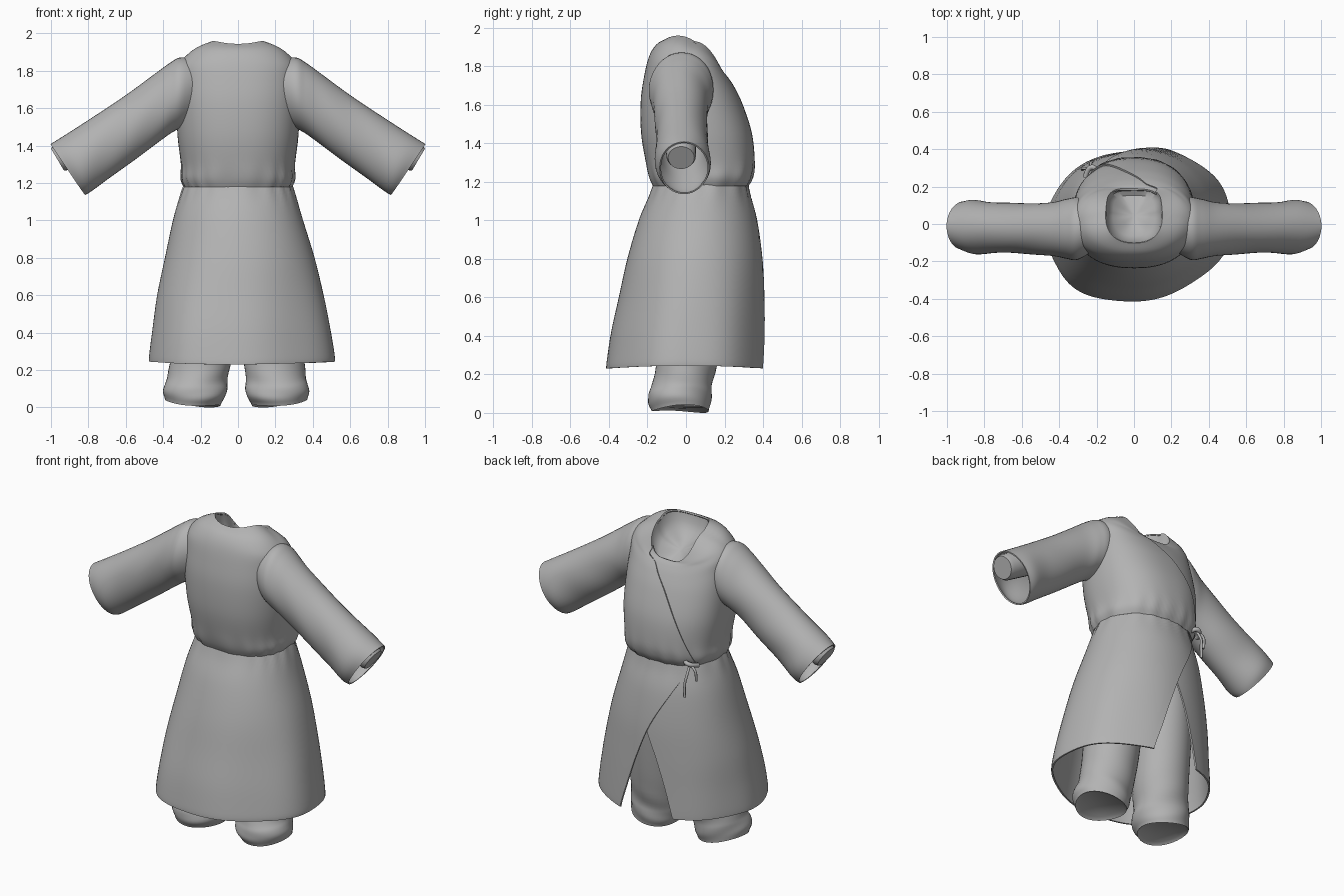
import bpy, bmesh, math
from mathutils import Vector

if "Cube" in bpy.data.objects:
    bpy.data.objects.remove(bpy.data.objects["Cube"])

cloth = bpy.data.materials.new("grey_cloth")
cloth.diffuse_color = (0.45, 0.45, 0.45, 1)
cloth.use_nodes = True
cloth.node_tree.nodes["Principled BSDF"].inputs["Base Color"].default_value = cloth.diffuse_color


def smooth_step(t):
    t = max(0.0, min(1.0, t))
    return t * t * (3 - 2 * t)


def spline(keys, steps):
    """Catmull-Rom interpolation of rows of ring parameters."""
    out = []
    for i in range(len(keys) - 1):
        a, b = keys[max(i - 1, 0)], keys[i]
        c, d = keys[i + 1], keys[min(i + 2, len(keys) - 1)]
        for s in range(steps):
            t = s / steps
            out.append([0.5 * (2 * q + (r - p) * t + (2 * p - 5 * q + 4 * r - w) * t * t
                               + (3 * q - p - 3 * r + w) * t ** 3)
                        for p, q, r, w in zip(a, b, c, d)])
    return out + [list(keys[-1])]


def loft(name, rows, closed=True, cap_start=False, cap_end=False, thick=0.0):
    bm = bmesh.new()
    vs = [[bm.verts.new(p) for p in row] for row in rows]
    n = len(rows[0])
    for lo, hi in zip(vs, vs[1:]):
        for j in range(n if closed else n - 1):
            k = (j + 1) % n
            bm.faces.new((lo[j], lo[k], hi[k], hi[j]))
    if cap_start:
        bm.faces.new(vs[0])
    if cap_end:
        bm.faces.new(vs[-1])
    bmesh.ops.recalc_face_normals(bm, faces=bm.faces)
    mesh = bpy.data.meshes.new(name)
    bm.to_mesh(mesh)
    bm.free()
    ob = bpy.data.objects.new(name, mesh)
    bpy.context.collection.objects.link(ob)
    mesh.materials.append(cloth)
    bpy.ops.object.select_all(action='DESELECT')
    ob.select_set(True)
    bpy.context.view_layer.objects.active = ob
    if thick:
        mod = ob.modifiers.new("thickness", 'SOLIDIFY')
        mod.thickness = thick
        mod.offset = 0
        bpy.ops.object.modifier_apply(modifier=mod.name)
    bpy.ops.object.shade_smooth_by_angle(angle=math.radians(45))
    return ob


def ring_point(a, zf, zs, zb, cx, w, yf, yb, p, s=1.0):
    """Point on a superellipse ring; angle 0 is the back, squarer at the back of the neck."""
    neck = smooth_step((zs - 1.84) / 0.08)
    p -= 0.3 * neck * smooth_step(math.cos(a) * 2)
    sx = math.copysign(abs(math.sin(a)) ** p, math.sin(a))
    cy = math.copysign(abs(math.cos(a)) ** p, math.cos(a))
    z = zs + ((zb if cy > 0 else zf) - zs) * cy * cy
    x = cx + w * s * sx
    if cy < 0:
        z += 0.10 * neck * -cy * (1 + cy)                 # raised collar beside the front
        x -= 0.07 * smooth_step((1.0 - zs) / 0.7) * cy * cy  # hem point sits off centre
    z += 0.015 * smooth_step((0.45 - zs) / 0.2) * sx * sx    # hem rises at the sides
    return (x, (yf + yb) / 2 + (yb - yf) / 2 * s * cy, z)


def wrap_row(zf, zs, zb, cx, w, yf, yb, x_over, x_under, p, n=96):
    """One height of a wrapped sheet: over flap edge, round the front, to the under flap."""
    def edge(x):
        r = max(-0.98, min(0.98, (x - cx) / w))
        return math.asin(math.copysign(abs(r) ** (1 / p), r))
    a0, a1 = edge(x_over), 2 * math.pi + edge(x_under)
    row = []
    for j in range(n + 1):
        u = j / n
        a = a0 + (a1 - a0) * u
        s = (1 - 0.04 * smooth_step((u - 0.8) / 0.14)) * (1 + gathers(a, zs))
        row.append(ring_point(a, zf, zs, zb, cx, w, yf, yb, p, s))
    return row


def gathers(a, z):
    near_waist = math.exp(-((z - 1.2) / 0.09) ** 2)
    hem = smooth_step((1.0 - z) / 0.7)
    return 0.014 * near_waist * math.sin(17 * a + 2 * math.sin(3 * a)) + 0.010 * hem * math.sin(7 * a + 0.6)


# Bodice: front z, side z, back z, half width, front y, back y, over edge x, under edge x
bodice = [
    (1.18, 1.18, 1.18, .283, -.165, .318, -.24, -.02),
    (1.225, 1.225, 1.225, .300, -.185, .342, -.235, 0),
    (1.30, 1.30, 1.30, .300, -.203, .352, -.21, .02),
    (1.45, 1.45, 1.45, .318, -.228, .338, -.15, .04),
    (1.62, 1.62, 1.60, .325, -.230, .290, -.06, .05),
    (1.75, 1.75, 1.69, .320, -.212, .247, .02, .06),
    (1.85, 1.83, 1.735, .312, -.187, .218, .06, .08),
    (1.91, 1.885, 1.755, .255, -.150, .200, .09, .10),
    (1.94, 1.925, 1.765, .150, -.100, .188, .10, .11)]
loft("bodice", [wrap_row(r[0], r[1], r[2], 0, *r[3:], p=0.85)
                for r in spline(bodice, 5)], closed=False, thick=0.01)

# Skirt: z, centre x, half width, front y, back y, over edge x, under edge x
skirt = [
    (1.20, 0, .280, -.160, .315, -.24, .10),
    (1.13, 0, .305, -.185, .330, -.20, .08),
    (1.00, 0, .343, -.240, .365, -.13, .05),
    (.80, .01, .395, -.300, .392, -.02, .02),
    (.60, .015, .440, -.345, .402, .06, -.06),
    (.42, .022, .470, -.385, .408, .12, -.12),
    (.27, .025, .490, -.408, .412, .17, -.16),
    (.23, .025, .492, -.411, .412, .18, -.17)]
loft("skirt", [wrap_row(r[0], r[0], r[0], *r[1:], p=0.97)
               for r in spline(skirt, 5)], closed=False, thick=0.01)

# Recessed lining that closes the neck opening
lining = []
for k, drop in ((0.99, 0.006), (0.93, 0.05), (0.75, 0.085), (0.4, 0.10), (0.1, 0.105)):
    ring = []
    for j in range(64):
        x, y, z = ring_point(2 * math.pi * j / 64, 1.94, 1.925, 1.765, 0, .15, -.1, .188, .85)
        ring.append((x * k, .044 + (y - .044) * k, 1.88 + (z - 1.88) * k - drop))
    lining.append(ring)
loft("neck_lining", lining, cap_end=True)

# Sleeve: top x, top z, bottom x, bottom z, front y, back y
sleeve = [
    (.20, 1.85, .24, 1.53, -.14, .12),
    (.30, 1.868, .305, 1.50, -.185, .14),
    (.36, 1.84, .36, 1.47, -.182, .13),
    (.45, 1.775, .43, 1.42, -.168, .11),
    (.60, 1.665, .55, 1.33, -.155, .108),
    (.78, 1.545, .69, 1.23, -.150, .11),
    (.92, 1.455, .785, 1.16, -.157, .125),
    (1.0, 1.405, .82, 1.14, -.135, .115)]


def sleeve_rows(side):
    rows = []
    for tx, tz, bx, bz, yf, yb in spline(sleeve, 5):
        row = []
        for j in range(40):
            a = 2 * math.pi * j / 40
            c, s = math.cos(a), math.sin(a)
            w = 1 + 0.014 * math.sin(3 * a + 22 * tx)
            row.append((side * ((tx + bx) / 2 + (tx - bx) / 2 * c),
                        (yf + yb) / 2 + (yb - yf) / 2 * s * w,
                        (tz + bz) / 2 + (tz - bz) / 2 * c))
        rows.append(row)
    return rows


def cuff_rows(side):
    start, end = Vector((.62, -.03, 1.53)), Vector((.965, -.025, 1.325))
    d = (end - start).normalized()
    up = Vector((-d.z, 0, d.x))
    return [[(side * q.x, q.y, q.z) for q in
             (start.lerp(end, t) + r * (up * math.cos(a) + Vector((0, 1, 0)) * math.sin(a))
              for a in (2 * math.pi * j / 24 for j in range(24)))]
            for t, r in ((0, .08), (.5, .08), (.95, .077), (1, .068))]


# Trouser leg: z, centre x, centre y, half width, half depth
leg = [
    (.022, .222, -.030, .148, .148),
    (.060, .215, -.036, .164, .163),
    (.105, .208, -.032, .166, .164),
    (.150, .203, -.020, .160, .156),
    (.240, .193, .000, .162, .158),
    (.40, .185, .02, .165, .165),
    (.70, .172, .05, .165, .170),
    (1.0, .150, .07, .135, .165)]


def leg_rows(side):
    rows = []
    for z, cx, cy, rx, ry in spline(leg, 4):
        low = smooth_step((0.35 - z) / 0.3)
        row = []
        for j in range(40):
            a = 2 * math.pi * j / 40
            s = 1 + 0.025 * low * math.sin(3 * a + 40 * z) * smooth_step(z / 0.08)
            x = rx * s * math.cos(a)
            row.append((side * (cx + x) - (0.02 * low if side < 0 else 0), cy + ry * s * math.sin(a),
                        z + low * (0.11 * x + 0.01 * math.sin(2 * a + 1))))
        rows.append(row)
    low_z = min(p[2] for p in rows[0])
    rows[0] = [(x, y, z - low_z) for x, y, z in rows[0]]
    # Recessed sole of the trouser leg
    mid = sum((Vector(p) for p in rows[0]), Vector()) / 40
    inner = [tuple(mid.lerp(Vector(p), 0.88) + Vector((0, 0, 0.015))) for p in rows[0]]
    return [inner] + rows


for label, side in (("left", -1), ("right", 1)):
    loft(label + "_sleeve", sleeve_rows(side), thick=0.008)
    loft(label + "_inner_cuff", cuff_rows(side), cap_start=True, cap_end=True)
    loft(label + "_trouser_leg", leg_rows(side), cap_start=True, cap_end=True)


# Waist tie on the back: a knot loop and two hanging ends
def cord(name, points, radius):
    cu = bpy.data.curves.new(name, 'CURVE')
    cu.dimensions = '3D'
    cu.bevel_depth = radius
    cu.bevel_resolution = 2
    cu.use_fill_caps = True
    sp = cu.splines.new('NURBS')
    sp.points.add(len(points) - 1)
    for p, co in zip(sp.points, points):
        p.co = (*co, 1)
    sp.use_endpoint_u = True
    sp.order_u = 3
    cu.materials.append(cloth)
    bpy.context.collection.objects.link(bpy.data.objects.new(name, cu))


cord("tie_knot", [(-.19, .27, 1.20), (-.21, .31, 1.215), (-.25, .295, 1.20), (-.26, .25, 1.19)], 0.014)
cord("tie_end_long", [(-.23, .29, 1.20), (-.235, .325, 1.15), (-.22, .335, 1.08), (-.225, .335, 1.01)], 0.008)
cord("tie_end_short", [(-.23, .29, 1.20), (-.27, .30, 1.19), (-.28, .295, 1.14), (-.275, .29, 1.11)], 0.008)
